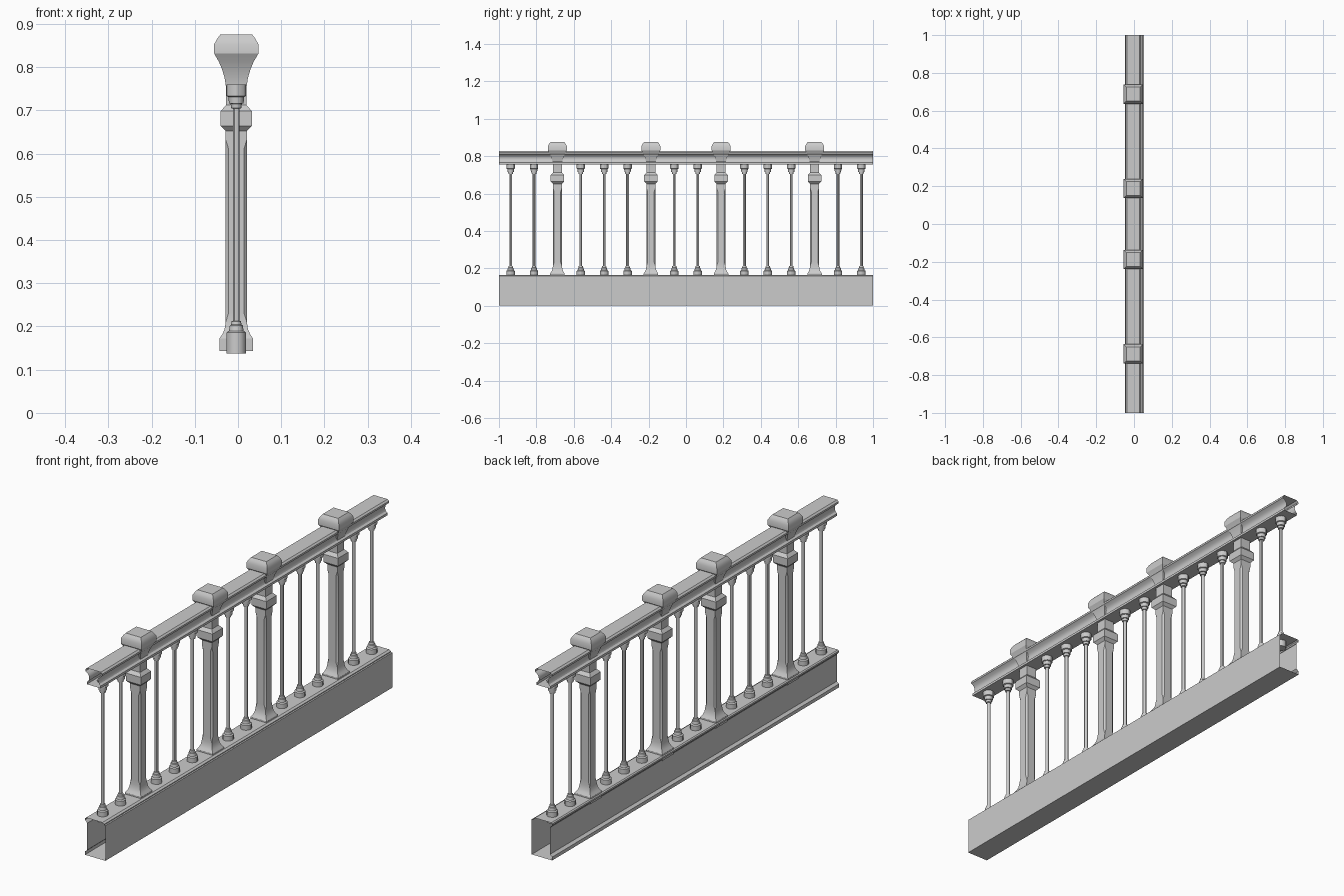
import bpy, bmesh, math

if "Cube" in bpy.data.objects:
    bpy.data.objects.remove(bpy.data.objects["Cube"])

CX = -0.004  # centre line of posts, spindles and handrail


def finish(bm, name):
    bmesh.ops.remove_doubles(bm, verts=bm.verts, dist=1e-5)
    bmesh.ops.recalc_face_normals(bm, faces=bm.faces)
    me = bpy.data.meshes.new(name)
    bm.to_mesh(me)
    bm.free()
    ob = bpy.data.objects.new(name, me)
    bpy.context.collection.objects.link(ob)
    bpy.ops.object.select_all(action='DESELECT')
    ob.select_set(True)
    bpy.context.view_layer.objects.active = ob
    bpy.ops.object.shade_smooth_by_angle(angle=math.radians(30))
    return ob


def loft(name, rings):
    """Skin a stack of equal-length rings and close both ends."""
    bm = bmesh.new()
    loops = [[bm.verts.new(p) for p in r] for r in rings]
    n = len(loops[0])
    for a, b in zip(loops, loops[1:]):
        for i in range(n):
            j = (i + 1) % n
            bm.faces.new((a[i], a[j], b[j], b[i]))
    bm.faces.new(loops[0][::-1])
    bm.faces.new(loops[-1])
    return finish(bm, name)


def square_ring(z, h, c):
    k = h - c
    return [(x, y, z) for x, y in ((h, -k), (h, k), (k, h), (-k, h),
                                   (-h, k), (-h, -k), (-k, -h), (k, -h))]


def round_ring(z, r, n=12):
    return [(r * math.cos(math.tau * i / n), r * math.sin(math.tau * i / n), z) for i in range(n)]


def extrude_y(name, profile):
    """Open-ended length of moulding from an (x, z) outline."""
    bm = bmesh.new()
    a = [bm.verts.new((x, -1, z)) for x, z in profile]
    b = [bm.verts.new((x, 1, z)) for x, z in profile]
    n = len(profile)
    for i in range(n):
        j = (i + 1) % n
        bm.faces.new((a[i], a[j], b[j], b[i]))
    return finish(bm, name)


# Base beam: flat on +x, moulded on -x, raised strip on top
extrude_y("base_beam", [
    (0.053, 0), (0.053, 0.155), (0.046, 0.155), (0.046, 0.159), (0.038, 0.165),
    (-0.042, 0.165), (-0.047, 0.161), (-0.047, 0.154), (-0.041, 0.149), (-0.036, 0.142),
    (-0.036, 0.024), (-0.041, 0.019), (-0.047, 0.015), (-0.047, 0)])

# Handrail: flat top lip, hollowed sides, flared foot
half = [(0.034, 0.755), (0.034, 0.765), (0.026, 0.771), (0.022, 0.781), (0.023, 0.793),
        (0.029, 0.803), (0.041, 0.811), (0.041, 0.819), (0.034, 0.826)]
extrude_y("handrail", [(CX + x, z) for x, z in half] + [(CX - x, z) for x, z in reversed(half)])

# Post: flared foot, chamfered shaft, collar, curved neck and cap
post = loft("post", [square_ring(*r) for r in (
    (0.143, 0.039, 0), (0.172, 0.039, 0), (0.182, 0.032, 0), (0.194, 0.027, 0),
    (0.21, 0.0245, 0), (0.232, 0.0245, 0.007), (0.610, 0.0245, 0.007), (0.632, 0.0245, 0),
    (0.652, 0.0245, 0), (0.664, 0.036, 0), (0.698, 0.036, 0), (0.712, 0.024, 0),
    (0.755, 0.024, 0), (0.775, 0.027, 0), (0.795, 0.033, 0), (0.812, 0.040, 0),
    (0.831, 0.051, 0), (0.853, 0.051, 0), (0.866, 0.044, 0), (0.875, 0.037, 0))])

# Spindle: thin rod with stepped ends
spindle = loft("spindle", [round_ring(*r) for r in (
    (0.137, 0.0225), (0.186, 0.0225), (0.190, 0.017), (0.202, 0.015), (0.204, 0.012),
    (0.212, 0.011), (0.213, 0.0075), (0.704, 0.0075), (0.705, 0.012), (0.715, 0.013),
    (0.716, 0.017), (0.731, 0.018), (0.733, 0.0225), (0.760, 0.0225))])

# Sixteen even stations; four of them carry posts
used = set()
for i in range(16):
    src = post if i in (2, 6, 9, 13) else spindle
    ob = src
    if src.name in used:
        ob = src.copy()
        bpy.context.collection.objects.link(ob)
    used.add(src.name)
    ob.location = (CX, -0.9375 + 0.125 * i, 0)
